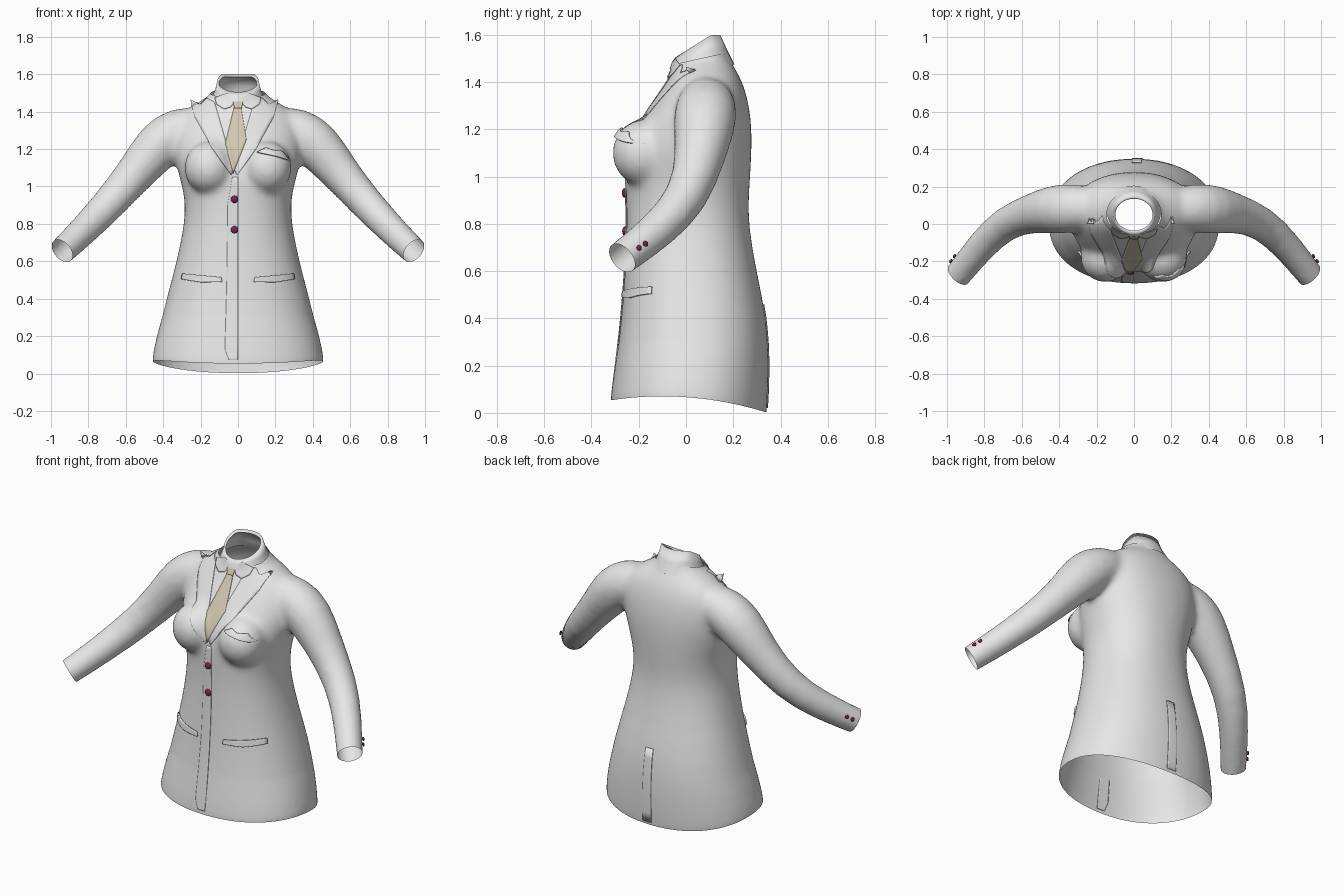
import bpy, bmesh, math
from mathutils import Vector
from mathutils.bvhtree import BVHTree

cube = bpy.data.objects.get("Cube")
if cube:
    bpy.data.objects.remove(cube)


def material(name, rgb):
    m = bpy.data.materials.new(name)
    m.use_nodes = True
    m.diffuse_color = (*rgb, 1)
    m.node_tree.nodes["Principled BSDF"].inputs["Base Color"].default_value = (*rgb, 1)
    return m


CLOTH = material("pale grey cloth", (0.8, 0.8, 0.8))
TIE = material("beige silk", (0.64, 0.58, 0.44))
BUTTON = material("plum button", (0.16, 0.02, 0.09))


def make_object(name, bm, mat, smooth=True):
    me = bpy.data.meshes.new(name)
    bm.to_mesh(me)
    bm.free()
    me.materials.append(mat)
    ob = bpy.data.objects.new(name, me)
    bpy.context.collection.objects.link(ob)
    if smooth:
        me.shade_smooth()
    return ob


def loft(bm, rings, capped=True):
    """Skin a list of closed rings of points."""
    loops = [[bm.verts.new(p) for p in ring] for ring in rings]
    n = len(loops[0])
    for a, b in zip(loops, loops[1:]):
        for i in range(n):
            bm.faces.new((a[i], a[(i + 1) % n], b[(i + 1) % n], b[i]))
    if capped:
        bm.faces.new(loops[0])
        bm.faces.new(loops[-1])


def torso_ring(z, hw, yf, yb, n=28, power=0.9):
    mid, depth = (yf + yb) / 2, (yb - yf) / 2
    ring = []
    for i in range(n):
        c, s = math.cos(math.tau * i / n), math.sin(math.tau * i / n)
        ring.append((hw * math.copysign(abs(c) ** power, c),
                     mid + depth * math.copysign(abs(s) ** power, s), z))
    return ring


def tube_rings(path, n=20):
    pts = [Vector(p[:3]) for p in path]
    rings = []
    for i, p in enumerate(pts):
        t = (pts[min(i + 1, len(pts) - 1)] - pts[max(i - 1, 0)]).normalized()
        u = t.cross(Vector((0, 1, 0))).normalized()
        v = t.cross(u)
        rings.append([p + path[i][3] * (u * math.cos(math.tau * k / n) + v * math.sin(math.tau * k / n))
                      for k in range(n)])
    return rings


# Solid form: torso, bust and sleeves, fused into one skin
TORSO = [(-0.15, .47, -.33, .335), (0, .468, -.325, .345), (.2, .435, -.30, .355), (.4, .385, -.275, .345),
         (.6, .33, -.26, .30), (.8, .288, -.252, .265), (.92, .284, -.255, .268), (1.02, .305, -.26, .275),
         (1.12, .335, -.25, .28), (1.2, .345, -.215, .28), (1.3, .34, -.15, .27), (1.39, .31, -.085, .245),
         (1.45, .22, -.05, .215), (1.49, .14, -.045, .185), (1.56, .115, -.04, .165), (1.65, .11, -.03, .15)]
SLEEVE = [(.18, .09, 1.33, .11), (.32, .085, 1.30, .13), (.42, .08, 1.23, .138), (.54, .06, 1.08, .106),
          (.69, .01, .905, .092), (.82, -.12, .77, .083), (.935, -.265, .66, .074), (1.03, -.385, .57, .07)]
bm = bmesh.new()
loft(bm, [torso_ring(*row) for row in TORSO])
for s in (1, -1):
    loft(bm, tube_rings([(s * x, y, z, r) for x, y, z, r in SLEEVE]))
    ball = bmesh.ops.create_uvsphere(bm, u_segments=20, v_segments=14, radius=.135)["verts"]
    bmesh.ops.scale(bm, vec=(1, 1, 1.05), verts=ball)
    bmesh.ops.translate(bm, vec=(s * .155, -.18, 1.10), verts=ball)
bmesh.ops.recalc_face_normals(bm, faces=bm.faces)
body = make_object("jacket_body", bm, CLOTH)
body.modifiers.new("round", "SUBSURF").levels = 1
fuse = body.modifiers.new("fuse", "REMESH")
fuse.mode, fuse.voxel_size, fuse.use_smooth_shade = "VOXEL", .016, True
soften = body.modifiers.new("soften", "SMOOTH")
soften.factor, soften.iterations = .5, 16
bpy.context.view_layer.update()
fused = bpy.data.meshes.new_from_object(body.evaluated_get(bpy.context.evaluated_depsgraph_get()))
body.modifiers.clear()
bm = bmesh.new()
bm.from_mesh(fused)
skin = BVHTree.FromBMesh(bm)


# Openings: cuffs, neck and hem
def cut(co, no, keep):
    faces = [f for f in bm.faces if keep(f.calc_center_median())]
    geom = set(faces)
    for f in faces:
        geom.update(f.verts)
        geom.update(f.edges)
    bmesh.ops.bisect_plane(bm, geom=list(geom), plane_co=co, plane_no=no, clear_outer=True)


for s in (1, -1):
    cut((s * .94, -.27, .655), (s * .6, -.62, -.5), lambda c: c.x * s > .75)
cut((0, .06, 1.5), (0, -.22, 1), lambda c: c.z > 1.4 and abs(c.x) < .25)
cut((0, 0, 0), (0, 0, -1), lambda c: c.z < .2 and abs(c.x) < .6)
for v in bm.verts:
    if v.co.z < .3 and abs(v.co.x) < .6:
        v.co.z += (.07 - .35 * (v.co.y + .1) ** 2) * (1 - v.co.z / .3)
bm.to_mesh(body.data)
bm.free()
body.data.shade_smooth()


def plate(name, outline, mat=CLOTH, lift=.006, side=-1, thick=.004):
    """Thin cloth panel laid on the front (side -1) or back (side 1)."""
    b = bmesh.new()
    f = b.faces.new([b.verts.new((x, 0, z)) for x, z in outline])
    f.normal_update()
    if f.normal.y * side < 0:
        f.normal_flip()
    bmesh.ops.triangulate(b, faces=b.faces)
    for _ in range(3):
        bmesh.ops.subdivide_edges(b, edges=b.edges, cuts=1, use_grid_fill=True)
    for v in b.verts:
        hit = skin.ray_cast(Vector((v.co.x, side, v.co.z)), Vector((0, -side, 0)))[0]
        if hit:
            v.co.y = hit.y + side * lift
    ob = make_object(name, b, mat)
    mod = ob.modifiers.new("cloth", "SOLIDIFY")
    mod.thickness = thick
    return ob


# Lapels and shirt collar wings, mirrored
LAPEL = [(.085, 1.45), (.13, 1.475), (.165, 1.44), (.215, 1.465), (.19, 1.37), (.10, 1.21), (-.005, 1.06), (-.02, 1.09)]
WING = [(.0, 1.475), (.04, 1.425), (.075, 1.415), (.115, 1.44), (.125, 1.475), (.06, 1.50)]
for s, label in ((1, "left"), (-1, "right")):
    plate(label + "_lapel", [(s * (x + .02) - .02, z) for x, z in LAPEL])
    plate(label + "_shirt_wing", [(s * x, z) for x, z in WING], lift=.012)

# Tie
plate("tie_blade", [(-.02, 1.43), (.015, 1.43), (.045, 1.25), (-.025, 1.07), (-.068, 1.23)], TIE, .007)
plate("tie_knot", [(-.03, 1.475), (.03, 1.475), (.02, 1.42), (-.02, 1.42)], TIE, .014)

# Front overlap and back vent
plate("front_overlap", [(-.03, 1.05), (-.055, .9), (-.06, .5), (-.07, .13), (-.05, .075), (0, .075), (0, 1.05)], lift=.005)
plate("back_vent", [(-.01, .46), (.04, .46), (.05, .02), (-.01, .02)], side=1, lift=.005)

# Pockets
for s, label in ((1, "left"), (-1, "right")):
    plate(label + "_pocket_flap", [(s * x, z) for x, z in
          [(.09, .515), (.30, .535), (.305, .505), (.20, .488), (.085, .49)]], lift=.014, thick=.009)
plate("breast_pocket", [(.10, 1.185), (.15, 1.21), (.19, 1.195), (.24, 1.19), (.28, 1.14), (.20, 1.165)],
      lift=.016, thick=.009)

# Standing shirt collar, open at the top
bm = bmesh.new()
rings = []
for rx, yf, yb, zf, zb in ((.145, -.07, .205, 1.455, 1.475), (.122, -.06, .175, 1.485, 1.535),
                           (.11, -.045, .145, 1.505, 1.60), (.10, -.035, .135, 1.495, 1.585)):
    rings.append([(x, y, zf + (zb - zf) * min(1, 1.25 * (y - yf) / (yb - yf)))
                  for x, y, _ in torso_ring(0, rx, yf, yb, 32, 1)])
loft(bm, rings, capped=False)
bmesh.ops.recalc_face_normals(bm, faces=bm.faces)
make_object("standing_collar", bm, CLOTH)


# Buttons set on the cloth
def button(name, near, radius):
    co, no, _, _ = skin.find_nearest(Vector(near))
    b = bmesh.new()
    bmesh.ops.create_uvsphere(b, u_segments=12, v_segments=8, radius=radius)
    bmesh.ops.scale(b, vec=(1, 1, .55), verts=b.verts)
    ob = make_object(name, b, BUTTON)
    ob.location = co + no * .008
    ob.rotation_euler = no.to_track_quat("Z", "Y").to_euler()


for z, label in ((.93, "upper"), (.77, "lower")):
    button(label + "_front_button", (-.02, -.3, z), .02)
for s, label in ((1, "left"), (-1, "right")):
    for k in range(2):
        button(f"{label}_cuff_button_{k + 1}", (s * (.985 - .02 * k), -.195 + .027 * k, .70 + .018 * k), .012)
